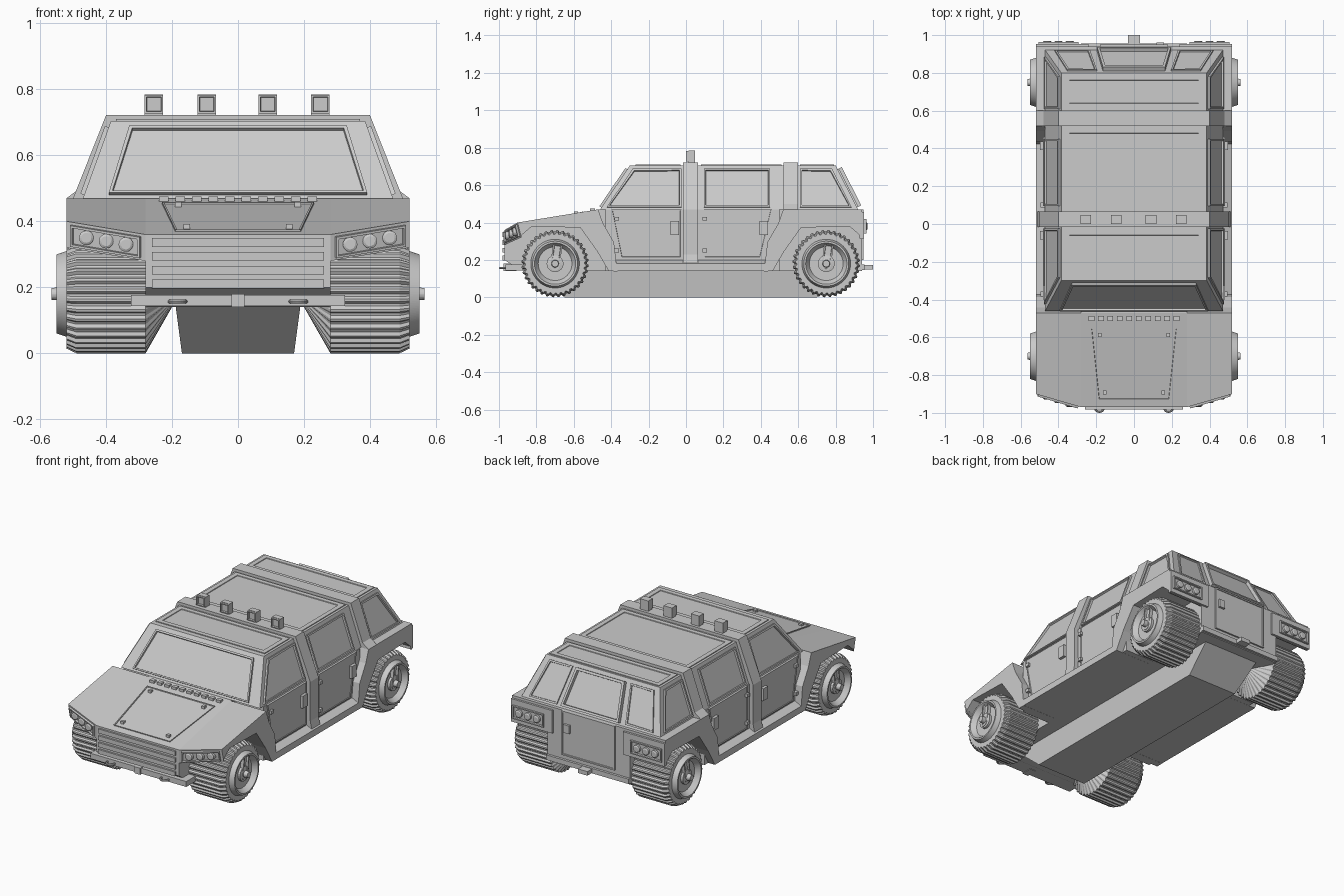
import bpy, bmesh, math
from mathutils import Vector

# Main measurements
FLOOR, BELT, ROOF, HOOP_TOP = 0.14, 0.47, 0.705, 0.722
NOSE, TAIL = -0.97, 0.94
CORE, DOOR, WIDE, RIM = 0.28, 0.475, 0.52, 0.55
RADIUS, FRONT_AXLE, REAR_AXLE = 0.18, -0.7, 0.75
HOOD_BACK, NOSE_TOP, NOSE_LOW = -0.47, 0.36, 0.28
MIDDLE = Vector((0, 0.05, 0.35))
SIDES = {"left": 1, "right": -1}

old = bpy.data.objects.get("Cube")
if old:
    bpy.data.objects.remove(old, do_unlink=True)

shade = 0.6
grey = bpy.data.materials.new("plain_grey")
grey.use_nodes = True
grey.diffuse_color = (shade, shade, shade, 1)
grey.node_tree.nodes["Principled BSDF"].inputs["Base Color"].default_value = (shade, shade, shade, 1)


def finish(name, bm):
    bmesh.ops.recalc_face_normals(bm, faces=bm.faces[:])
    mesh = bpy.data.meshes.new(name)
    bm.to_mesh(mesh)
    bm.free()
    mesh.materials.append(grey)
    bpy.context.scene.collection.objects.link(bpy.data.objects.new(name, mesh))


def bridge(bm, rings, capped=True):
    """Join point rings of equal length into a closed solid."""
    rings = [[bm.verts.new(p) for p in ring] for ring in rings]
    for near, far in zip(rings, rings[1:]):
        for i in range(len(near)):
            bm.faces.new((near[i - 1], near[i], far[i], far[i - 1]))
    return bm.faces.new(rings[0]), bm.faces.new(rings[-1])


def loft(name, *rings):
    bm = bmesh.new()
    bridge(bm, rings)
    finish(name, bm)


def across(x, outline):
    return [(x, y, z) for y, z in outline]


def box(name, centre, size):
    bm = bmesh.new()
    bmesh.ops.create_cube(bm, size=1)
    bmesh.ops.scale(bm, vec=size, verts=bm.verts[:])
    bmesh.ops.translate(bm, vec=centre, verts=bm.verts[:])
    finish(name, bm)


def panel(name, outline, height=0.012, border=0.014, sink=0.011):
    """Raised frame around a sunken field, lying on a flat or sloped surface."""
    pts = [Vector(p) for p in outline]
    normal = (pts[1] - pts[0]).cross(pts[2] - pts[0]).normalized()
    if normal.dot(sum(pts, Vector()) / len(pts) - MIDDLE) < 0:
        normal.negate()
    bm = bmesh.new()
    face = bridge(bm, [[p - normal * 0.01 for p in pts], [p + normal * height for p in pts]])[1]
    bmesh.ops.recalc_face_normals(bm, faces=bm.faces[:])
    bm.normal_update()
    bmesh.ops.inset_region(bm, faces=[face], thickness=border, depth=0)
    bmesh.ops.inset_region(bm, faces=[face], thickness=0.002, depth=-sink)
    finish(name, bm)


def lathe(name, profile, centre, count, axis, lugs=()):
    """Turn (offset, radius) pairs; the pairs numbered in lugs get a notched tread."""
    rings = []
    for k, (offset, radius) in enumerate(profile):
        ring = []
        for i in range(count):
            notch = 0.009 if k in lugs and i % 4 < 2 else 0
            turn = math.tau * i / count
            p = Vector((offset, math.cos(turn) * (radius - notch), math.sin(turn) * (radius - notch)))
            ring.append(Vector(centre) + (p if axis == "x" else p.yxz))
        rings.append(ring)
    loft(name, *rings)


def mix(quad, u, v):
    a, b, c, d = (Vector(p) for p in quad)
    return a.lerp(b, u).lerp(d.lerp(c, u), v)


def shrink(quad, u, v):
    return [mix(quad, u, v), mix(quad, 1 - u, v), mix(quad, 1 - u, 1 - v), mix(quad, u, 1 - v)]


def lamps(name, quad):
    panel(name + "_frame", shrink(quad, 0.06, 0.1), border=0.01)
    for u in (0.25, 0.5, 0.75):
        lathe(name + "_lens", [(-0.018, 0.015), (-0.014, 0.022), (0.014, 0.022), (0.018, 0.015)],
              mix(quad, u, 0.5), 20, "y")


# Cabin surfaces: each narrows evenly from belt to roof
def rise(z):
    return (z - BELT) / (ROOF - BELT)


def half(z):
    return BELT - 0.085 * rise(z)


def front(z):
    return -0.46 + 0.16 * rise(z)


def back(z):
    return 0.92 - 0.12 * rise(z)


def rectangle(x, near, far, z):
    return [(-x, near, z), (x, near, z), (x, far, z), (-x, far, z)]


GLASS_LOW, GLASS_HIGH = BELT + 0.01, ROOF - 0.02


def end_glass(slope, inner, outer):
    corners = [(inner, GLASS_LOW), (outer, GLASS_LOW), (outer, GLASS_HIGH), (inner, GLASS_HIGH)]
    return [(part * half(z), slope(z), z) for part, z in corners]


def side_glass(s, start, end):
    lows, highs = [], []
    for z, ends in ((GLASS_LOW, lows), (GLASS_HIGH, highs)):
        for y in (max(start, front(z) + 0.03), min(end, back(z) - 0.03)):
            ends.append((s * half(z), y, z))
    return lows + highs[::-1]


loft("cabin", *[rectangle(half(z), front(z), back(z), z) for z in (BELT, ROOF)])
panel("windshield", end_glass(front, -0.84, 0.84))
panel("rear_window", end_glass(back, -0.42, 0.42), height=0.025, border=0.02, sink=0.02)
for name, start, end in (("front", -0.27, -0.03), ("middle", 0.08, 0.51), ("rear", 0.61, 0.79)):
    panel(name + "_roof_panel", rectangle(0.37, start, end, ROOF), height=0.005, border=0.04, sink=0.004)

# Lower body
core = [(NOSE, NOSE_TOP), (NOSE, 0.2), (NOSE + 0.05, 0.165), (NOSE + 0.1, FLOOR),
        (TAIL, FLOOR), (TAIL, BELT), (HOOD_BACK, BELT)]
loft("body_core", across(-CORE, core), across(CORE, core))
loft("door_tub", rectangle(DOOR, -0.43, 0.5, FLOOR), rectangle(DOOR, -0.43, 0.5, BELT))
loft("hull", rectangle(0.17, -0.65, 0.7, 0), rectangle(0.19, -0.82, 0.88, FLOOR + 0.01))


# Roll hoops
def hoop(name, leg, y):
    ring = leg + [(-x, z) for x, z in reversed(leg)]
    loft(name, *[[(x, y + shift, z) for x, z in ring] for shift in (-0.04, 0.04)])


hoop("middle_hoop", [(WIDE, FLOOR), (0.5, 0.23), (0.5, BELT), (0.4, HOOP_TOP)], 0.025)
hoop("rear_hoop", [(WIDE, 0.4), (WIDE, BELT), (0.48, 0.5), (0.4, HOOP_TOP)], 0.56)


# Hood panel, latches and vents
def on_hood(x, y):
    return (x, y, BELT + (NOSE_TOP - BELT) * (y - HOOD_BACK) / (NOSE - HOOD_BACK))


hood = [on_hood(-0.23, -0.55), on_hood(0.23, -0.55), on_hood(0.19, -0.93), on_hood(-0.19, -0.93)]
panel("hood_panel", hood, height=0.006, border=0.008, sink=0.004)
for corner in shrink(hood, 0.1, 0.1):
    box("hood_latch", corner, (0.02, 0.02, 0.03))
for i in range(10):
    box("hood_vent", on_hood(0.05 * (i - 4.5), -0.5), (0.03, 0.025, 0.025))

# Grille, bumpers, hitch and rear door
for i in range(4):
    box("grille_slat", (0, NOSE, 0.21 + 0.042 * i), (WIDE, 0.022, 0.026))
box("front_bumper", (0, -0.92, 0.16), (0.65, 0.09, 0.033))
box("front_tow_block", (0, -0.94, 0.16), (0.04, 0.07, 0.04))
box("rear_bumper", (0, 0.92, 0.16), (2 * CORE, 0.07, 0.03))
box("rear_hitch", (0, 0.95, 0.16), (0.065, 0.1, 0.025))
panel("rear_door", [(x, TAIL, z) for x, z in ((-0.18, 0.2), (0.18, 0.2), (0.18, BELT), (-0.18, BELT))],
      height=0.01, border=0.012, sink=0.004)
box("rear_door_handle", (0.14, TAIL, 0.37), (0.04, 0.04, 0.05))

# Roof lamps
for x in (-0.255, -0.095, 0.09, 0.25):
    box("roof_lamp", (x, 0.03, 0.75), (0.056, 0.035, 0.07))
    face = [(x + w, 0.012, 0.755 + h) for w, h in ((-0.028, -0.028), (0.028, -0.028), (0.028, 0.028), (-0.028, 0.028))]
    panel("roof_lamp_face", face, border=0.008)


# Fenders: an arch around the axle and a strip running down to the sill
def fender(axle, facing, tip_top, tip_low):
    def polar(radius, *angles):
        turns = [math.radians(a) for a in angles]
        return [(axle + facing * radius * math.cos(t), RADIUS + radius * math.sin(t)) for t in turns]
    strip = polar(0.335, 40, 20, -7)
    opening = polar(0.29, -8) + polar(0.235, 16, 55, 122, 140)
    return [tip_top, (axle + facing * 0.23, BELT)] + strip + opening + [tip_low]


tip_top, tip_low = (-0.9, 0.4), (-0.88, 0.32)
front_inner = fender(FRONT_AXLE, 1, (NOSE, NOSE_TOP), (NOSE, NOSE_LOW))
front_outer = fender(FRONT_AXLE, 1, tip_top, tip_low)
rear_outline = fender(REAR_AXLE, -1, (TAIL, BELT), (TAIL, 0.31))
sill = [(0.3, FLOOR), (WIDE, FLOOR), (WIDE, 0.18), (DOOR, 0.2)]
tyre = [(RADIUS, 0.005), (CORE, RADIUS), (WIDE - 0.03, RADIUS), (WIDE, RADIUS - 0.014), (WIDE, 0.13),
        (RIM, 0.12), (RIM, 0.11), (WIDE, 0.09), (WIDE, 0.01)]
hub = [(0.5, 0.045), (0.535, 0.045), (0.54, 0.02), (0.565, 0.018)]

for side, s in SIDES.items():
    loft(side + "_front_fender", across(s * CORE, front_inner), across(s * WIDE, front_outer))
    loft(side + "_rear_fender", across(s * CORE, rear_outline), across(s * WIDE, rear_outline))
    loft(side + "_sill", *[[(s * x, y, z) for x, z in sill] for y in (-0.4, 0.46)])

    # Windows
    for name, start, end in (("front", -1, -0.025), ("rear", 0.095, 0.45), ("quarter", 0.61, 1)):
        panel(side + "_" + name + "_window", side_glass(s, start, end))
    panel(side + "_corner_window", end_glass(back, s * 0.5, s * 0.9), height=0.008, sink=0.007)

    # Doors with handles and hinges
    for name, hinge, latch in (("front", -0.025, -0.4), ("rear", 0.095, 0.46)):
        outline = [(hinge, BELT), (latch, BELT), (latch * 0.87, 0.21), (hinge, 0.21)]
        panel(side + "_" + name + "_door", across(s * DOOR, outline), height=0.008, border=0.008, sink=0.003)
    for y in (-0.06, 0.415):
        box(side + "_door_handle", (s * DOOR, y, 0.37), (0.045, 0.045, 0.075))
    for y in (-0.37, 0.1):
        for z in (0.25, 0.42):
            box(side + "_door_hinge", (s * DOOR, y, z), (0.04, 0.025, 0.02))

    # Headlights and rear lights
    lamps(side + "_headlight", [(s * CORE, NOSE, NOSE_LOW), (s * WIDE, *tip_low),
                                (s * WIDE, *tip_top), (s * CORE, NOSE, NOSE_TOP)])
    box(side + "_rear_light_block", (s * 0.38, TAIL, 0.385), (CORE, 0.025, 0.14))
    lamps(side + "_rear_light", [(s * x, TAIL + 0.012, z) for x, z in
                                 ((CORE, 0.33), (WIDE, 0.33), (WIDE, 0.43), (CORE, 0.43))])

    # Tow ring
    bpy.ops.mesh.primitive_torus_add(location=(s * 0.183, NOSE, 0.157), major_radius=0.024, minor_radius=0.006,
                                     major_segments=20, minor_segments=8)
    bpy.context.object.name = side + "_tow_ring"
    bpy.context.object.data.materials.append(grey)

    # Wheels with a hub and a slotted lever
    for name, axle in (("front", FRONT_AXLE), ("rear", REAR_AXLE)):
        label, centre = side + "_" + name, (0, axle, RADIUS)
        lathe(label + "_wheel", [(s * d, r) for d, r in tyre], centre, 144, "x", lugs=(1, 2, 3))
        lathe(label + "_hub", [(s * d, r) for d, r in hub], centre, 24, "x")
        lever = []
        for i in range(16):
            turn = math.tau * (i + 0.5) / 16
            lift = 0.09 if math.sin(turn) > 0 else -0.01
            lever.append((axle + 0.15 * lift + 0.026 * math.cos(turn), RADIUS + lift + 0.026 * math.sin(turn)))
        panel(label + "_lever", across(s * WIDE, lever), height=0.02, border=0.008)
